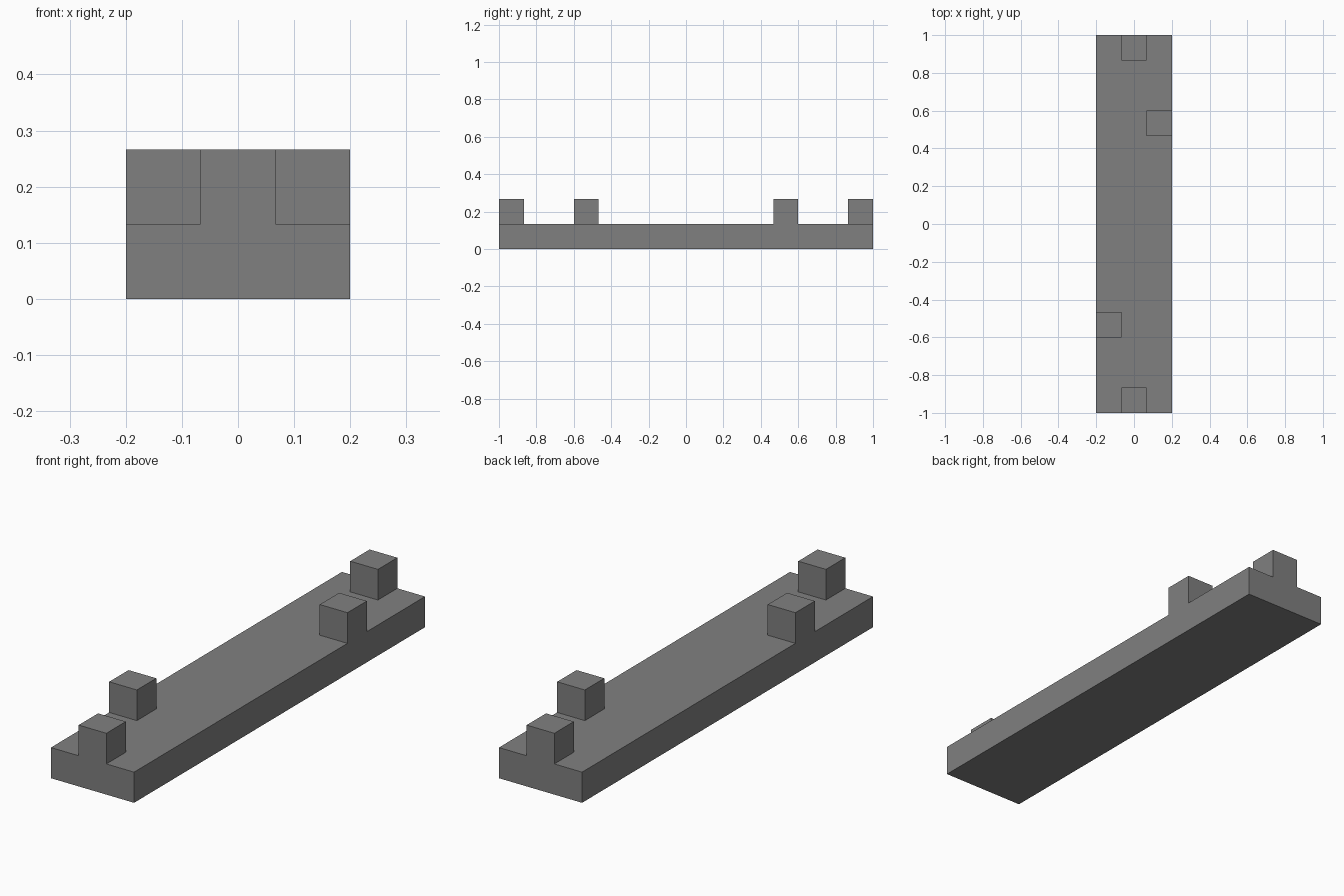
import bpy
import bmesh
import math
from mathutils import Matrix, Vector

cube = bpy.data.objects.get("Cube")
if cube:
    bpy.data.objects.remove(cube, do_unlink=True)

UNIT = 2 / 15            # edge length of one block
COLS, ROWS = 3, 15       # plank size in blocks

# Single grey material
grey = bpy.data.materials.new("mid grey")
grey.use_nodes = True
color = (0.216, 0.216, 0.216, 1)
grey.diffuse_color = color
grey.node_tree.nodes["Principled BSDF"].inputs["Base Color"].default_value = color


def raise_faces(bm, faces):
    """Extrude faces upward by one block and return the new top faces."""
    result = bmesh.ops.extrude_face_region(bm, geom=faces)["geom"]
    verts = [g for g in result if isinstance(g, bmesh.types.BMVert)]
    bmesh.ops.translate(bm, verts=verts, vec=(0, 0, UNIT))
    return [g for g in result if isinstance(g, bmesh.types.BMFace)]


# Plank: a box with one grid cell per block on its top
bm = bmesh.new()
bmesh.ops.create_grid(bm, x_segments=COLS, y_segments=ROWS, size=0.5,
                      matrix=Matrix.Diagonal((COLS * UNIT, ROWS * UNIT, 1, 1)))
bottom = bm.faces[:]
underside = bmesh.ops.duplicate(bm, geom=bottom)["geom"]
top = raise_faces(bm, bottom)
bmesh.ops.remove_doubles(bm, verts=bm.verts, dist=0.0001)

# Pegs: one centred at each end, one on each long side, in rotational symmetry
half = [(0, 7), (1, 4)]
cells = half + [(-x, -y) for x, y in half]
for x, y in cells:
    spot = Vector((x * UNIT, y * UNIT, UNIT))
    peg = [f for f in bm.faces if f.normal.z ** 2 > 0.5
           and (f.calc_center_median() - spot).length < 0.01]
    raise_faces(bm, peg)

# Merge flush faces into clean flat surfaces
bmesh.ops.recalc_face_normals(bm, faces=bm.faces)
bmesh.ops.dissolve_limit(bm, angle_limit=math.radians(1),
                         verts=bm.verts, edges=bm.edges)

mesh = bpy.data.meshes.new("pegged_plank")
bm.to_mesh(mesh)
bm.free()
mesh.materials.append(grey)
plank = bpy.data.objects.new("pegged_plank", mesh)
bpy.context.collection.objects.link(plank)
